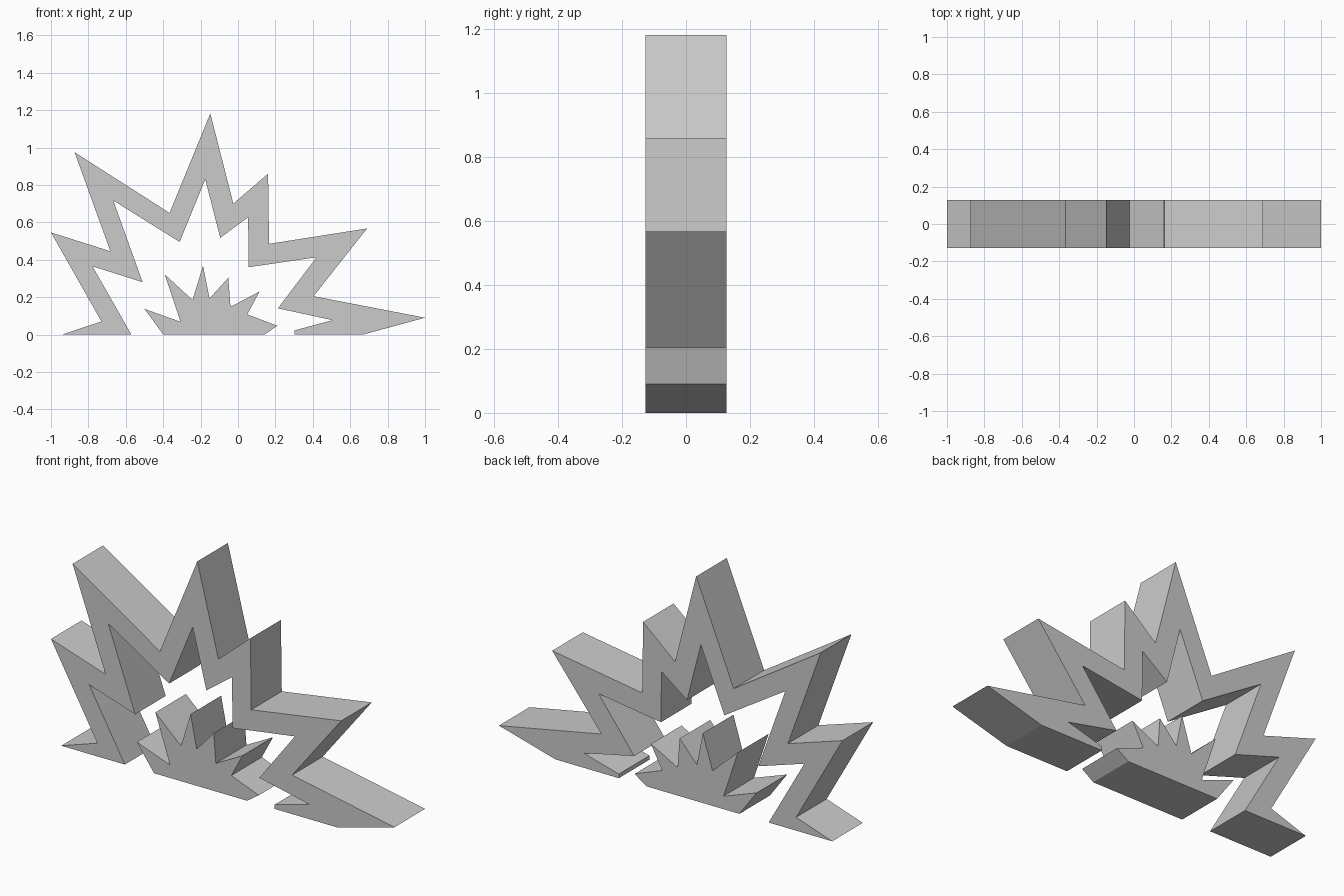
import bpy
import bmesh
from mathutils import Vector

HALF_DEPTH = 0.127

# Remove the default cube
default_cube = bpy.data.objects.get("Cube")
if default_cube:
    bpy.data.objects.remove(default_cube, do_unlink=True)


def make_material(name, colour):
    material = bpy.data.materials.new(name)
    material.use_nodes = True
    material.diffuse_color = colour
    shader = material.node_tree.nodes["Principled BSDF"]
    shader.inputs["Base Color"].default_value = colour
    return material


def extrude_profile(name, profile, material):
    """Make a solid slab from an outline drawn in the xz plane."""
    bm = bmesh.new()
    outline = [bm.verts.new((x, -HALF_DEPTH, z)) for x, z in profile]
    face = bm.faces.new(outline)
    result = bmesh.ops.extrude_face_region(bm, geom=[face], use_keep_orig=True)
    back = [v for v in result["geom"] if isinstance(v, bmesh.types.BMVert)]
    bmesh.ops.translate(bm, verts=back, vec=Vector((0, 2 * HALF_DEPTH, 0)))
    bmesh.ops.recalc_face_normals(bm, faces=bm.faces)
    mesh = bpy.data.meshes.new(name)
    bm.to_mesh(mesh)
    bm.free()
    mesh.materials.append(material)
    part = bpy.data.objects.new(name, mesh)
    bpy.context.collection.objects.link(part)
    return part


grey = make_material("light grey", (0.6, 0.6, 0.6, 1))

# Jagged outer band: outer edge left to right, then inner edge right to left
band_outer = [
    (-.94, 0), (-.73, .07), (-1, .546), (-.682, .445), (-.874, .975),
    (-.366, .65), (-.148, 1.182), (-.025, .70), (.161, .86), (.166, .485),
    (.69, .567), (.404, .205), (1, .09), (.67, 0),
]
band_inner = [
    (.302, 0), (.302, .022), (.506, .077), (.213, .14), (.42, .413),
    (.057, .36), (.054, .627), (-.095, .517), (-.175, .83), (-.312, .495),
    (-.667, .717), (-.51, .28), (-.778, .365), (-.57, 0),
]
extrude_profile("outer_burst_band", band_outer + band_inner, grey)

# Small spiky core standing inside the band
core = [
    (-.4, 0), (-.5, .137), (-.307, .068), (-.392, .322), (-.243, .185),
    (-.187, .368), (-.152, .193), (-.052, .304), (-.04, .148), (.115, .23),
    (.05, .108), (.21, .047), (.142, 0),
]
extrude_profile("inner_burst_core", core, grey)
